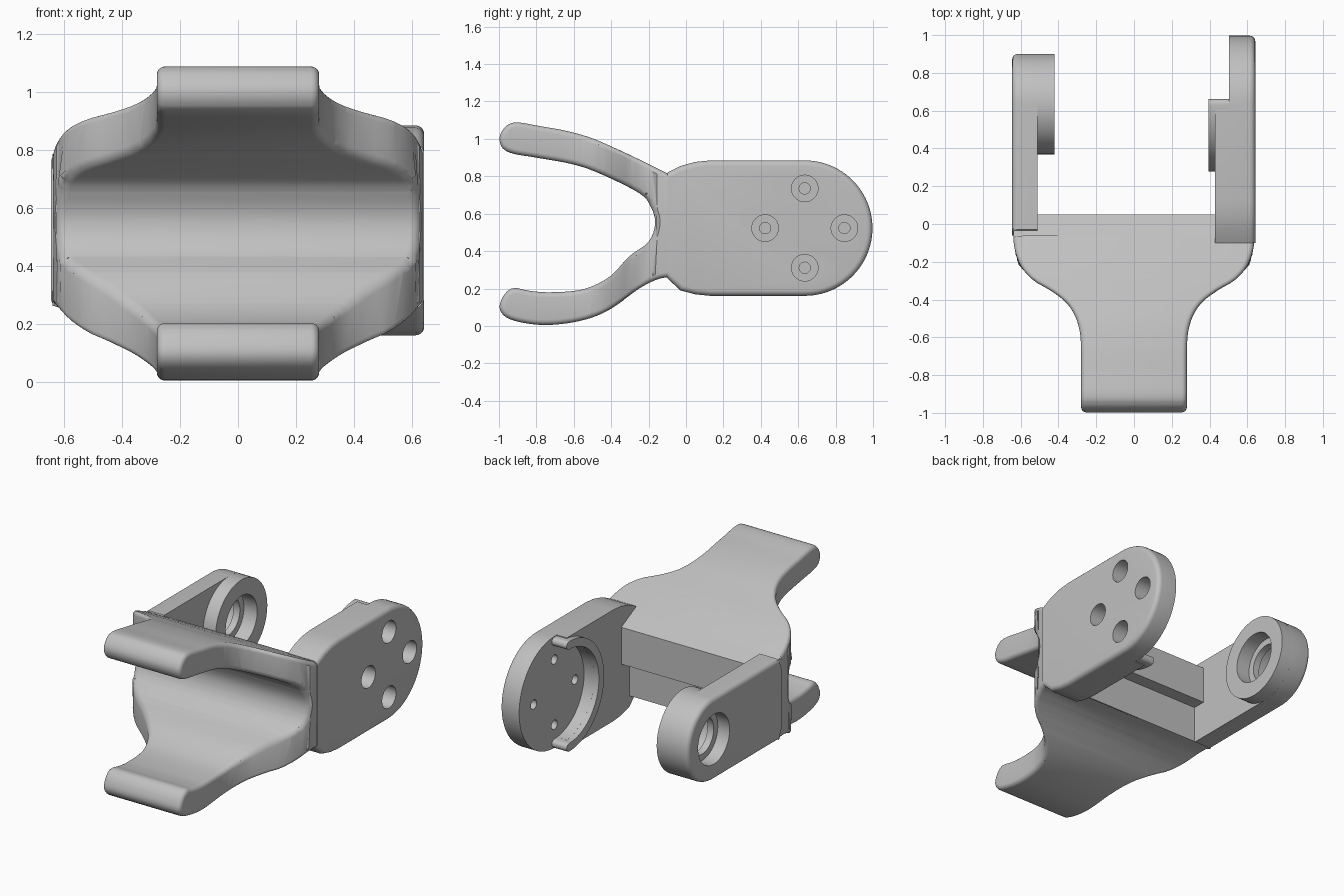
import bpy, bmesh, math
from mathutils import Vector

cube = bpy.data.objects.get("Cube")
if cube:
    bpy.data.objects.remove(cube, do_unlink=True)

GREY = (0.53, 0.53, 0.53, 1)
mat = bpy.data.materials.new("plain grey")
mat.use_nodes = True
mat.diffuse_color = GREY
mat.node_tree.nodes["Principled BSDF"].inputs["Base Color"].default_value = GREY

PIVOT_Y, PIVOT_Z = 0.635, 0.523


def spline(pts, n=5):
    """Smooth open curve through 2D points."""
    p = [Vector(q) for q in pts]
    p = [2 * p[0] - p[1]] + p + [2 * p[-1] - p[-2]]
    out = []
    for a, b, c, d in zip(p, p[1:], p[2:], p[3:]):
        for i in range(n):
            t = i / n
            out.append(0.5 * (2 * b + (c - a) * t + (2 * a - 5 * b + 4 * c - d) * t * t
                              + (3 * b - a - 3 * c + d) * t ** 3))
    return out + [p[-2]]


def arc(r, start, end, n=48, y=PIVOT_Y, z=PIVOT_Z):
    angles = [math.radians(start + (end - start) * i / n) for i in range(n + 1)]
    return [(y + r * math.cos(a), z + r * math.sin(a)) for a in angles]


def prism(outline, x0, x1):
    """Extrude a YZ outline between two x positions."""
    bm = bmesh.new()
    face = bm.faces.new([bm.verts.new((x0, p[0], p[1])) for p in outline])
    new = bmesh.ops.extrude_face_region(bm, geom=[face])["geom"]
    for v in new:
        if isinstance(v, bmesh.types.BMVert):
            v.co.x = x1
    bmesh.ops.recalc_face_normals(bm, faces=bm.faces)
    return bm


def fillet(bm, edges, size):
    bmesh.ops.bevel(bm, geom=edges, offset=size, offset_type='OFFSET', segments=5,
                    profile=0.5, affect='EDGES', clamp_overlap=False)


def make(name, bm, cutters=()):
    """Turn the bmesh into an object, cut it, shade it."""
    me = bpy.data.meshes.new(name)
    bm.to_mesh(me)
    bm.free()
    ob = bpy.data.objects.new(name, me)
    bpy.context.collection.objects.link(ob)
    me.materials.append(mat)
    bpy.ops.object.select_all(action='DESELECT')
    ob.select_set(True)
    bpy.context.view_layer.objects.active = ob
    for cut in cutters:
        cm = bpy.data.meshes.new("cutter")
        cut.to_mesh(cm)
        cut.free()
        co = bpy.data.objects.new("cutter", cm)
        co.hide_render = True
        bpy.context.collection.objects.link(co)
        mod = ob.modifiers.new("cut", 'BOOLEAN')
        mod.operation, mod.solver, mod.object = 'DIFFERENCE', 'EXACT', co
        bpy.ops.object.modifier_apply(modifier=mod.name)
        bpy.data.objects.remove(co, do_unlink=True)
    bpy.ops.object.shade_smooth_by_angle(angle=math.radians(30))
    return ob


def disc(r, x0, x1, y=PIVOT_Y, z=PIVOT_Z):
    return prism(arc(r, 0, 360, 48, y, z)[:-1], x0, x1)


# Forked jaw: C-shaped side profile whose width follows the plan outline
jaw = spline([(0.05, 0.74), (-0.1, 0.815), (-0.25, 0.89), (-0.4, 0.96), (-0.52, 1.01),
              (-0.65, 1.045), (-0.78, 1.068), (-0.9, 1.088), (-0.96, 1.07), (-0.997, 1.01),
              (-0.98, 0.95), (-0.92, 0.92), (-0.8, 0.9), (-0.6, 0.863), (-0.45, 0.81),
              (-0.25, 0.71), (-0.19, 0.64), (-0.165, 0.55), (-0.2, 0.45), (-0.3, 0.375),
              (-0.4, 0.27), (-0.5, 0.213), (-0.6, 0.187), (-0.75, 0.18), (-0.85, 0.19),
              (-0.92, 0.203), (-0.97, 0.17), (-0.997, 0.1), (-0.96, 0.045), (-0.86, 0.015),
              (-0.74, 0.005), (-0.6, 0.02), (-0.48, 0.053), (-0.38, 0.105), (-0.25, 0.2),
              (-0.14, 0.253), (-0.035, 0.262)], 4)
jaw += [(-0.035, 0.5), (0.05, 0.5)]
plan = spline([(-0.98, 0.28), (-0.8, 0.28), (-0.64, 0.281), (-0.56, 0.289), (-0.48, 0.315),
               (-0.41, 0.365), (-0.35, 0.445), (-0.3, 0.53), (-0.23, 0.595),
               (-0.14, 0.63), (-0.05, 0.639), (0.1, 0.639)])


def half_width(y):
    for a, b in zip(plan, plan[1:]):
        if a[0] <= y <= b[0]:
            return a[1] + (b[1] - a[1]) * (y - a[0]) / (b[0] - a[0])
    return plan[0][1]


bm = prism(jaw, -1, 1)
for k in range(45):
    geom = bm.verts[:] + bm.edges[:] + bm.faces[:]
    bmesh.ops.bisect_plane(bm, geom=geom, plane_co=(0, -0.981 + k * 0.0223, 0),
                           plane_no=(0, 1, 0), dist=0.0005)
bm.normal_update()
rim = [e for e in bm.edges if len(e.link_faces) == 2
       and sum(abs(f.normal.x) > 0.9 for f in e.link_faces) == 1
       and max(v.co.y for v in e.verts) < -0.05]
for v in bm.verts:
    v.co.x = math.copysign(half_width(v.co.y), v.co.x)
bm.normal_update()
fillet(bm, rim, 0.028)
make("forked_jaw", bm)


def outer_edges(bm, x, y_min):
    return [e for e in bm.edges if all(abs(v.co.x - x) < 1e-4 for v in e.verts)
            and max(v.co.y for v in e.verts) > y_min]


# Bearing arm on one side, with a round boss and a stepped bore
arm = arc(0.266, -90, 90) + [(-0.03, 0.789), (-0.06, 0.72), (-0.06, 0.33), (-0.03, 0.257)]
bm = prism(arm, -0.51, -0.645)
fillet(bm, outer_edges(bm, -0.645, -0.02), 0.03)


def bore():
    return [disc(0.12, -0.8, -0.3), disc(0.162, -0.8, -0.56), disc(0.162, -0.515, -0.3)]


make("bearing_arm", bm, bore())
make("bearing_boss", disc(0.266, -0.512, -0.42), bore())

# Mounting plate on the other side: pocketed inside, four stepped screw holes
plate = arc(0.362, -90, 90)
plate += [(0.13, 0.885), (0.05, 0.877), (-0.03, 0.855), (-0.1, 0.82),
          (-0.1, 0.255), (-0.03, 0.19), (0.05, 0.169), (0.13, 0.161)]
bm = prism(plate, 0.43, 0.642)
fillet(bm, outer_edges(bm, 0.642, -0.09), 0.03)
cuts = [disc(0.305, 0.3, 0.502),
        prism([(0.61, -0.2), (1.3, -0.2), (1.3, 1.3), (0.61, 1.3)], 0.3, 0.502)]
for k in range(4):
    a = k * math.pi / 2
    y, z = PIVOT_Y + 0.212 * math.cos(a), PIVOT_Z + 0.212 * math.sin(a)
    cuts += [disc(0.03, 0.3, 0.8, y, z), disc(0.071, 0.545, 0.8, y, z)]
make("mounting_plate", bm, cuts)

# Raised half ring around the pocket, with rounded ends
ring = arc(0.358, 90, 270)
ring += arc(0.0265, -90, 90, 10, PIVOT_Y, PIVOT_Z - 0.3315)[1:-1]
ring += arc(0.305, 270, 90)
ring += arc(0.0265, -90, 90, 10, PIVOT_Y, PIVOT_Z + 0.3315)[1:-1]
make("locating_ring", prism(ring, 0.395, 0.505))
